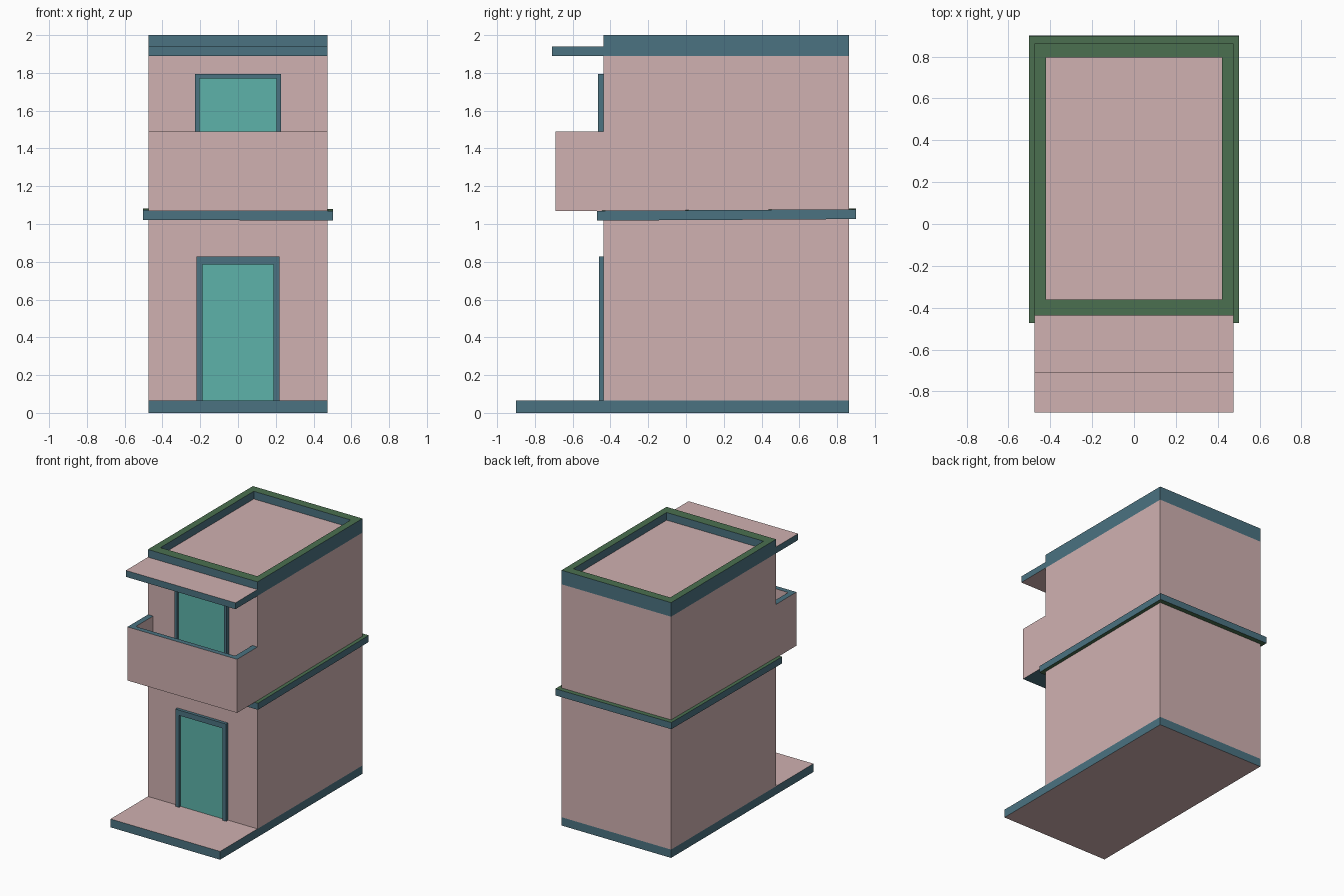
import bpy, bmesh
from mathutils import Vector

if "Cube" in bpy.data.objects:
    bpy.data.objects.remove(bpy.data.objects["Cube"])


def material(name, rgb):
    m = bpy.data.materials.new(name)
    m.diffuse_color = (*rgb, 1)
    m.use_nodes = True
    m.node_tree.nodes["Principled BSDF"].inputs["Base Color"].default_value = m.diffuse_color
    return m


PINK = material("pink_plaster", (0.63, 0.44, 0.44))
TEAL = material("teal_trim", (0.07, 0.17, 0.22))
GREEN = material("green_trim", (0.07, 0.16, 0.08))
GLASS = material("turquoise_panel", (0.11, 0.45, 0.40))


def finish(name, bm, side, top=None, bottom=None):
    """Colour faces by direction and make the object."""
    bmesh.ops.recalc_face_normals(bm, faces=bm.faces)
    bm.normal_update()
    for f in bm.faces:
        f.material_index = 1 if f.normal.z > 0.9 else 2 if f.normal.z < -0.9 else 0
    me = bpy.data.meshes.new(name)
    bm.to_mesh(me)
    bm.free()
    for m in (side, top or side, bottom or top or side):
        me.materials.append(m)
    ob = bpy.data.objects.new(name, me)
    bpy.context.collection.objects.link(ob)
    return ob


def prism(name, pts, axis, lo, hi, *mats):
    """Extrude a flat outline along 'z' (x, y points) or 'y' (x, z points)."""
    bm = bmesh.new()
    place = (lambda a, b, h: (a, b, h)) if axis == 'z' else (lambda a, b, h: (a, h, b))
    face = bm.faces.new([bm.verts.new(place(a, b, lo)) for a, b in pts])
    new = bmesh.ops.extrude_face_region(bm, geom=[face])["geom"]
    bmesh.ops.translate(bm, vec=Vector(place(0, 0, hi - lo)),
                        verts=[v for v in new if isinstance(v, bmesh.types.BMVert)])
    return finish(name, bm, *mats)


def rect(hx, y0, y1):
    return [(-hx, y0), (hx, y0), (hx, y1), (-hx, y1)]


def box(name, hx, y0, y1, z0, z1, *mats):
    return prism(name, rect(hx, y0, y1), 'z', z0, z1, *mats)


def u_shape(hx, near, far, t_side, t_far):
    """U outline, open at 'near' and closed at 'far'."""
    i, k = hx - t_side, far + (t_far if far < near else -t_far)
    return [(-hx, near), (-hx, far), (hx, far), (hx, near),
            (i, near), (i, k), (-i, k), (-i, near)]


def ring(name, outer, inner, z0, z1, *mats):
    """Closed rectangular band."""
    bm = bmesh.new()
    loops = [[bm.verts.new((x, y, z)) for x, y in pts]
             for pts, z in ((outer, z0), (outer, z1), (inner, z1), (inner, z0))]
    for j in range(4):
        a, b = loops[j], loops[(j + 1) % 4]
        for i in range(4):
            n = (i + 1) % 4
            bm.faces.new((a[i], a[n], b[n], b[i]))
    return finish(name, bm, *mats)


W, FRONT, BACK = 0.475, -0.437, 0.863

# Ground slab with porch, and main body
box("ground_slab", W, -0.90, BACK, 0, 0.065, TEAL, PINK)
box("house_body", W, FRONT, BACK, 0.065, 1.89, PINK)

# Slightly tilted belt course between floors
belt = ring("belt_course", rect(0.503, -0.686, 0.686), rect(0.465, -0.64, 0.64),
            -0.026, 0.026, TEAL, GREEN)
belt.location = (0, 0.214, 1.05)
belt.rotation_euler = (0.006, 0.004, 0)

# Roof: parapet, deck and front canopy
ring("parapet", rect(W, FRONT, BACK), rect(0.42, -0.36, 0.795), 1.89, 2.0, TEAL, GREEN)
box("roof_deck", 0.42, -0.36, 0.795, 1.89, 1.94, PINK)
box("canopy", W, -0.71, FRONT, 1.89, 1.94, TEAL, PINK)

# Balcony: parapet wall and floor
prism("balcony_wall", u_shape(W, FRONT, -0.69, 0.045, 0.04), 'z', 1.07, 1.49,
      PINK, TEAL, TEAL)
box("balcony_floor", W - 0.045, -0.65, FRONT, 1.07, 1.12, PINK, PINK, TEAL)

# Front door and balcony door, each a frame around a flat panel
for name, hx, z0, z1, ts, tt, depth in (
        ("front_door", 0.22, 0.065, 0.827, 0.032, 0.042, 0.024),
        ("balcony_door", 0.227, 1.12, 1.795, 0.022, 0.025, 0.028)):
    prism(name + "_frame", u_shape(hx, z0, z1, ts, tt), 'y', FRONT - depth, FRONT, TEAL)
    box(name + "_panel", hx - ts, FRONT - 0.004, FRONT, z0, z1 - tt, GLASS)
